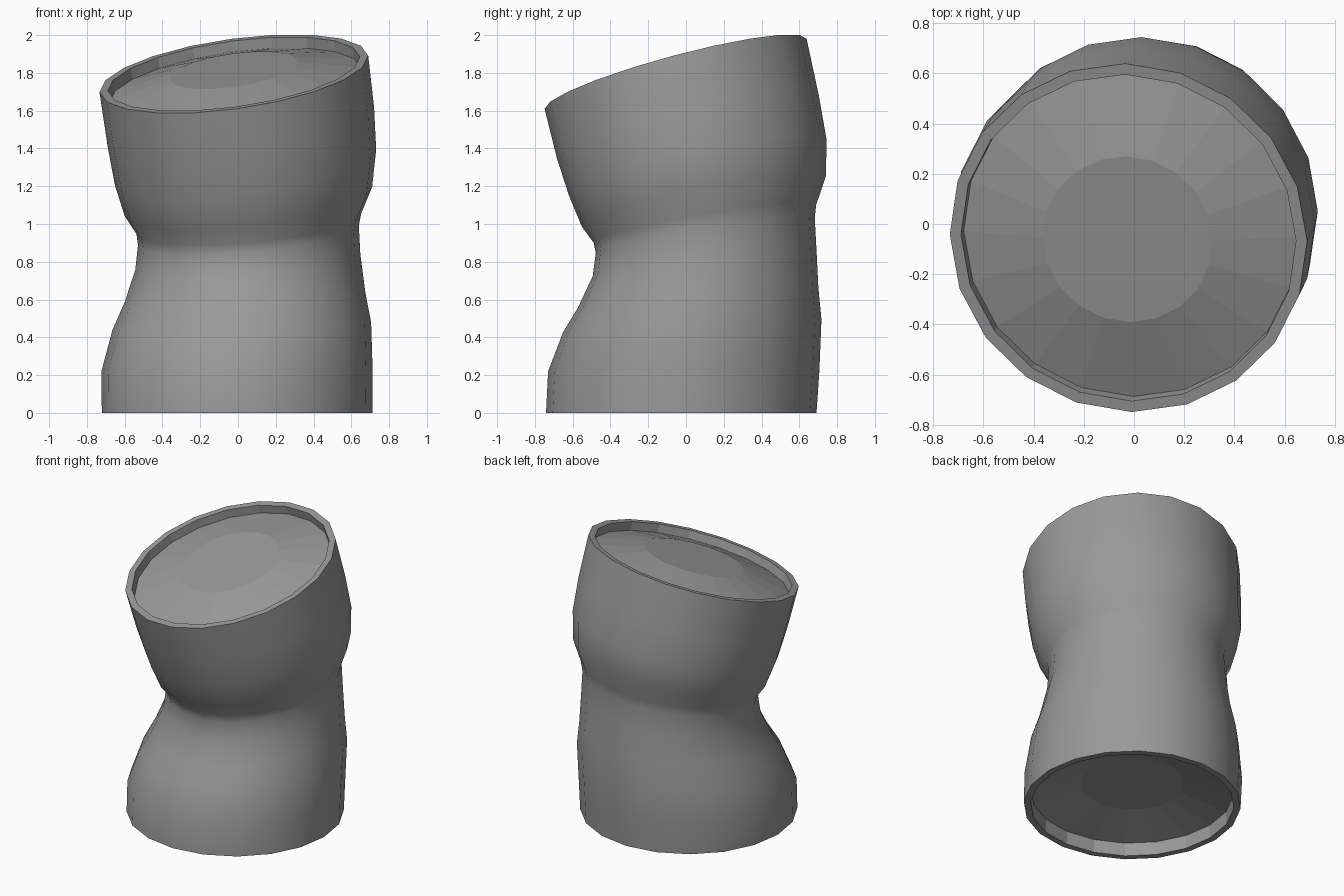
import bpy, bmesh, math
from mathutils import Vector

if "Cube" in bpy.data.objects:
    bpy.data.objects.remove(bpy.data.objects["Cube"], do_unlink=True)

SIDES = 20
GREY = (0.32, 0.32, 0.32, 1)

mat = bpy.data.materials.new("mid grey")
mat.use_nodes = True
mat.diffuse_color = GREY
mat.node_tree.nodes["Principled BSDF"].inputs["Base Color"].default_value = GREY


def ring(bm, centre, radius, slope=(0, 0), lift=0):
    """Circle of vertices on a plane with the given x and y slopes."""
    normal = Vector((-slope[0], -slope[1], 1)).normalized()
    turn = Vector((0, 0, 1)).rotation_difference(normal)
    verts = []
    for i in range(SIDES):
        a = math.tau * i / SIDES
        p = Vector((radius * math.cos(a), radius * math.sin(a), lift))
        verts.append(bm.verts.new(Vector(centre) + turn @ p))
    return verts


def bridge(bm, low, high, smooth=False):
    for i in range(SIDES):
        j = (i + 1) % SIDES
        bm.faces.new((low[i], low[j], high[j], high[i])).smooth = smooth


# Outer wall sections: centre, radius, slope in x and y
sections = [
    ((-0.005, -0.025, 0.00), 0.716, (0, 0)),
    ((-0.005, -0.012, 0.22), 0.718, (0, 0)),
    ((0.020, 0.033, 0.46), 0.685, (0.03, 0.05)),
    ((0.037, 0.065, 0.61), 0.638, (0.04, 0.08)),
    ((0.052, 0.098, 0.80), 0.597, (0.07, 0.13)),
    ((0.055, 0.102, 0.94), 0.587, (0.09, 0.16)),
    ((0.057, 0.100, 1.00), 0.597, (0.09, 0.17)),
    ((0.055, 0.095, 1.12), 0.660, (0.12, 0.21)),
    ((0.040, 0.062, 1.30), 0.698, (0.14, 0.22)),
    ((0.015, 0.010, 1.515), 0.713, (0.15, 0.25)),
    ((-0.022, -0.055, 1.795), 0.718, (0.14, 0.27)),
]

bm = bmesh.new()
rings = [ring(bm, *s) for s in sections]
for low, high in zip(rings, rings[1:]):
    bridge(bm, low, high, smooth=True)

# Each end: flat rim, short inner wall, sloped panel and centre disc
for section, edge, depth, dome in ((sections[-1], rings[-1], -0.06, 0.02),
                                   (sections[0], rings[0], 0.095, 0.165)):
    centre, radius, slope = section
    previous = edge
    for r, lift in ((radius - 0.045, 0), (radius - 0.048, depth), (0.342, dome)):
        current = ring(bm, centre, r, slope, lift)
        bridge(bm, previous, current)
        previous = current
    bm.faces.new(previous)

bmesh.ops.recalc_face_normals(bm, faces=bm.faces)

# Keep the rim edges crisp against the smooth wall
for e in bm.edges:
    if len({f.smooth for f in e.link_faces}) == 2:
        e.smooth = False

mesh = bpy.data.meshes.new("pinched_tube")
bm.to_mesh(mesh)
bm.free()
mesh.materials.append(mat)
body = bpy.data.objects.new("pinched_tube", mesh)
bpy.context.scene.collection.objects.link(body)
